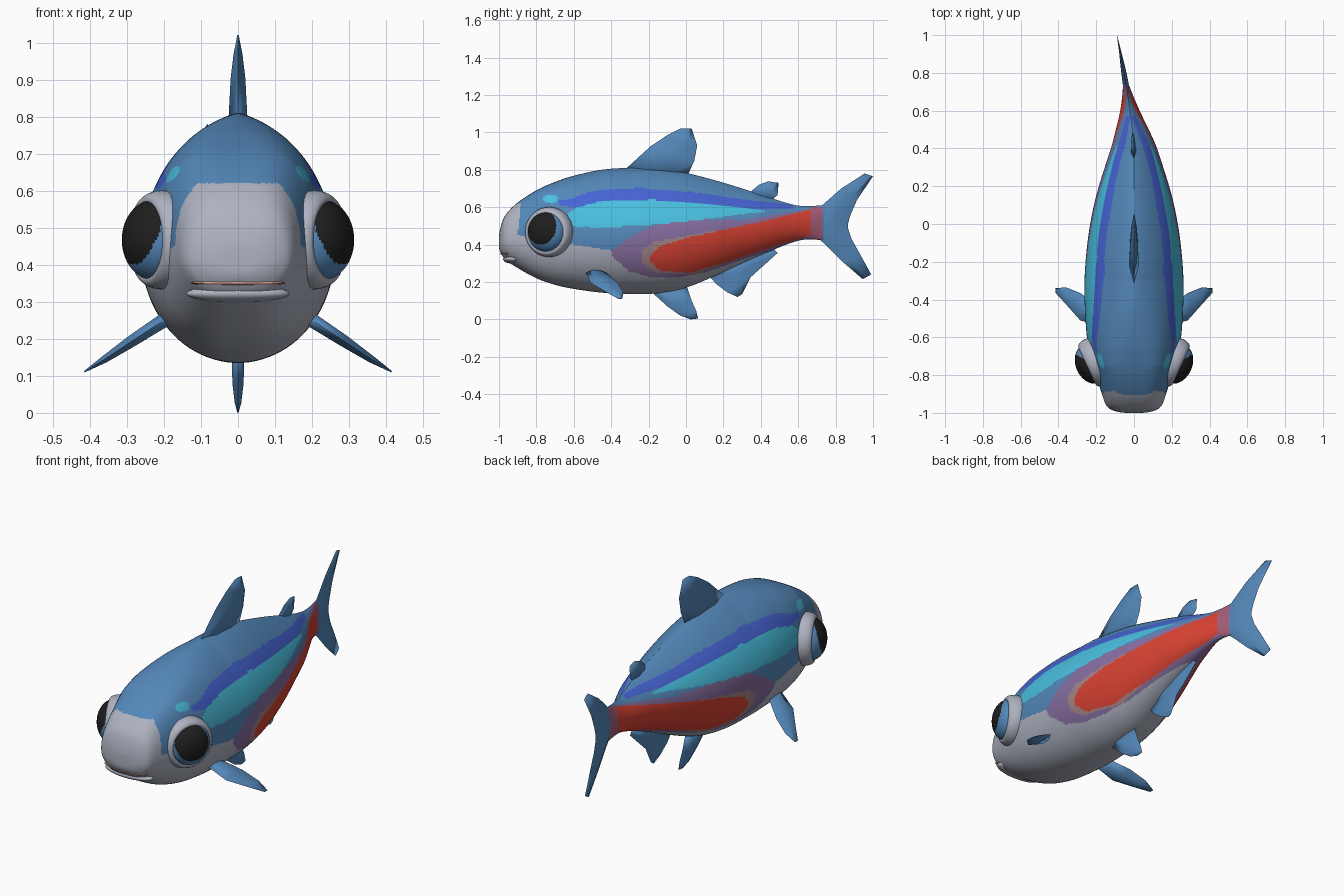
import bpy, bmesh, math
from mathutils import Vector, Matrix

if "Cube" in bpy.data.objects:
    bpy.data.objects.remove(bpy.data.objects["Cube"])


def mat(name, r, g, b):
    m = bpy.data.materials.new(name)
    m.diffuse_color = [(c / 255 / 12.92 if c < 10 else ((c / 255 + .055) / 1.055) ** 2.4)
                       for c in (r, g, b)] + [1]
    m.use_nodes = True
    m.node_tree.nodes["Principled BSDF"].inputs["Base Color"].default_value = m.diffuse_color
    return m


STEEL = mat("steel blue", 84, 136, 186)
ROYAL = mat("royal blue", 70, 100, 212)
CYAN = mat("cyan", 74, 192, 224)
SILVER = mat("silver", 174, 179, 193)
MAUVE = mat("mauve", 134, 110, 160)
RED = mat("red", 216, 66, 50)
TAN = mat("dusty tan", 165, 132, 135)
PINK = mat("tail pink", 165, 92, 120)
BLACK = mat("pupil black", 30, 30, 30)
LIP = mat("mouth pink", 212, 160, 150)


def finish(name, bm, mats, rule=None, angle=75):
    bmesh.ops.recalc_face_normals(bm, faces=bm.faces)
    if rule:
        for f in bm.faces:
            f.material_index = mats.index(rule(f.calc_center_median()))
    me = bpy.data.meshes.new(name)
    bm.to_mesh(me)
    bm.free()
    for m in mats:
        me.materials.append(m)
    ob = bpy.data.objects.new(name, me)
    bpy.context.collection.objects.link(ob)
    bpy.ops.object.select_all(action='DESELECT')
    ob.select_set(True)
    bpy.context.view_layer.objects.active = ob
    bpy.ops.object.shade_smooth_by_angle(angle=math.radians(angle))
    return ob


def bend(y):
    # sideways sweep of the tail
    return -.09 * ((y - .4) / .6) ** 1.3 if y > .4 else 0


def loft(bm, rings):
    vs = [[bm.verts.new(p) for p in r] for r in rings]
    n = len(vs[0])
    for a, b in zip(vs, vs[1:]):
        for i in range(n):
            j = (i + 1) % n
            bm.faces.new((a[i], a[j], b[j], b[i]))
    bm.faces.new(vs[0])
    bm.faces.new(vs[-1])


def lerp_table(table, y):
    # values of a (y, a, b...) table at y, or None outside it
    for p, q in zip(table, table[1:]):
        if p[0] <= y <= q[0]:
            t = (y - p[0]) / (q[0] - p[0])
            return [a + (b - a) * t for a, b in zip(p[1:], q[1:])]


# ---- body stations: y, bottom, top, half width
stations = [(-1, .41, .42, .005), (-.998, .375, .46, .065), (-.985, .345, .515, .115),
            (-.96, .315, .565, .147), (-.9, .275, .625, .17), (-.8, .22, .69, .2),
            (-.7, .185, .735, .23), (-.6, .163, .768, .249), (-.45, .143, .8, .26),
            (-.3, .135, .81, .262), (-.15, .14, .804, .252), (0, .17, .783, .232),
            (.15, .23, .745, .2), (.3, .3, .7, .155), (.45, .365, .65, .105),
            (.58, .415, .612, .058), (.66, .428, .606, .034), (.75, .42, .612, .012)]

# ---- painted bands seen from the side: y, lower z, upper z
red_band = [(-.19, .31, .34), (-.14, .26, .39), (.02, .25, .44), (.23, .31, .485),
            (.5, .4, .545), (.67, .45, .59)]
tan_band = [(-.235, .3, .37), (-.17, .25, .415), (.05, .24, .455), (.2, .3, .48)]
mauve_band = [(-.4, .34, .365), (-.3, .255, .44), (-.18, .225, .5), (-.05, .225, .525),
              (.1, .25, .535), (.3, .32, .53), (.66, .43, .59)]
cyan_band = [(-.63, .51, .57), (-.58, .495, .6), (-.46, .49, .63), (-.19, .505, .64),
             (.07, .53, .622), (.3, .563, .596), (.42, .575, .582)]
royal_band = [(-.68, .61, .635), (-.6, .6, .65), (-.51, .6, .685), (-.25, .6, .703),
              (.02, .6, .682), (.29, .59, .643), (.57, .592, .612)]
belly = [(-.9, .45), (-.6, .4), (-.35, .36), (-.1, .3), (.3, .32), (.6, .42)]


def body_paint(c):
    y, z = c.y, c.z
    if y > .73 or (y > .62 and not .428 < z < .602):
        return STEEL
    if y > .665:
        return PINK
    if ((y + .725) / .04) ** 2 + ((z - .645) / .022) ** 2 < 1:
        return CYAN
    for band, m in ((red_band, RED), (tan_band, TAN), (cyan_band, CYAN),
                    (royal_band, ROYAL), (mauve_band, MAUVE)):
        s = lerp_table(band, y)
        if s and s[0] < z < s[1]:
            return m
    if y < -.9 + max(0, z - .45) * .1 and z < .62:
        return SILVER
    s = lerp_table(belly, y)
    return SILVER if s and z < s[0] else STEEL


def spline(pts, steps):
    ext = [pts[0]] + pts + [pts[-1]]
    for i in range(1, len(ext) - 2):
        p0, p1, p2, p3 = ext[i - 1:i + 3]
        for k in range(steps):
            t = k / steps
            yield [.5 * (2 * b + (c - a) * t + (2 * a - 5 * b + 4 * c - d) * t * t
                         + (3 * b - a - 3 * c + d) * t ** 3)
                   for a, b, c, d in zip(p0, p1, p2, p3)]
    yield list(pts[-1])


SEG = 240
rings = []
for y, lo, hi, w in spline(stations, 14):
    mid = lo + .45 * (hi - lo)
    blend = min(1, max(0, (y + .75) / .45))
    p_up, p_dn = .57 + .88 * blend, .75 + .25 * blend   # boxy head, pointed back
    p_up += .25 * min(1, max(0, y + .2) / .4)
    ring = []
    for k in range(SEG):
        t = 2 * math.pi * (k + .5) / SEG
        c, s = math.cos(t), math.sin(t)
        x = math.copysign(abs(c) ** (p_up if s > 0 else p_dn), c) * w
        ring.append((x + bend(y), y, mid + s * ((hi - mid) if s > 0 else (mid - lo))))
    rings.append(ring)
bm = bmesh.new()
loft(bm, rings)
finish("body", bm, [STEEL, ROYAL, CYAN, SILVER, MAUVE, RED, TAN, PINK], body_paint, 80)


# ---- fins: lens sections from root to tip (leading point, trailing point, half thickness)
def fin(name, sections, normal=(1, 0, 0)):
    n = Vector(normal).normalized()
    rings = []
    for a, b, th in sections:
        a, b = [Vector(p if len(p) == 3 else (bend(p[0]), *p)) for p in (a, b)]
        m1, m2 = a.lerp(b, .3), a.lerp(b, .7)
        rings.append([a, m1 + n * th, m2 + n * th * .8, b, m2 - n * th * .8, m1 - n * th])
    bm = bmesh.new()
    loft(bm, rings)
    finish(name, bm, [STEEL], None, 120)


fin("dorsal_fin", [((-.36, .77), (.0, .75), .027), ((-.19, .925), (.045, .85), .02),
                   ((-.1, .985), (.06, .93), .012), ((-.03, 1.02), (.03, 1.02), .002)])
fin("small_back_fin", [((.32, .66), (.45, .63), .015), ((.39, .72), (.49, .665), .01),
                       ((.44, .738), (.495, .73), .003)])
fin("tail_fin", [((.945, .215), (.99, .24), .003), ((.84, .305), (.93, .35), .008),
                 ((.75, .395), (.885, .43), .014), ((.69, .45), (.865, .49), .016),
                 ((.69, .55), (.868, .52), .016), ((.73, .612), (.88, .56), .014),
                 ((.83, .7), (.915, .64), .008), ((.955, .78), (1, .765), .002)])
fin("anal_fin", [((.1, .26), (.45, .4), .018), ((.16, .19), (.49, .355), .013),
                 ((.22, .145), (.345, .225), .009), ((.275, .12), (.3, .135), .002)])
fin("belly_fin", [((-.21, .17), (0, .19), .018), ((-.1, .07), (.03, .1), .015),
                  ((-.03, .02), (.055, .045), .009), ((.025, 0), (.065, .005), .002)])

for s, side in ((1, "right"), (-1, "left")):
    # paired side fins
    rows = [(.18, -.54, -.44, .263, .02), (.285, -.51, -.365, .195, .016),
            (.36, -.425, -.335, .145, .01), (.415, -.365, -.34, .111, .002)]
    fin(side + "_side_fin", [((s * x, a, z), (s * x, b, z), th) for x, a, b, z, th in rows],
        (s * .55, 0, .84))

    # eye: lid ring and ball share one outward-facing frame
    n = Vector((s * .906, -.423, 0))
    u = Vector((0, 0, 1)).cross(n)
    frame = Matrix((u, Vector((0, 0, 1)), n)).transposed().to_4x4()
    frame = Matrix.Translation((s * .228, -.742, .467)) @ frame

    bm = bmesh.new()
    tube = [[((.108 + .026 * math.cos(v)) * math.cos(a), (.108 + .026 * math.cos(v)) * math.sin(a),
              .05 * math.sin(v) - .027) for v in [k * math.tau / 16 for k in range(16)]]
            for a in [k * math.tau / 40 for k in range(41)]]
    loft(bm, tube)
    bmesh.ops.delete(bm, geom=[f for f in bm.faces if len(f.verts) > 4], context='FACES_ONLY')
    bmesh.ops.remove_doubles(bm, verts=bm.verts, dist=1e-5)
    bm.transform(frame)
    finish(side + "_eye_ring", bm, [SILVER], None, 80)

    bm = bmesh.new()
    bmesh.ops.create_uvsphere(bm, u_segments=64, v_segments=48, radius=1)
    bm.transform(frame @ Matrix.Diagonal((.108, .108, .08, 1)))
    inv = frame.inverted()

    def eye_paint(c):
        p = inv @ c
        return BLACK if p.z > 0 and math.hypot(p.x + s * .01, p.y - .022) < .088 else STEEL
    finish(side + "_eyeball", bm, [STEEL, BLACK], eye_paint)

# ---- mouth line and lower lip
for name, size, z, y, m in (("mouth_line", (.128, .036, .009), .351, -.957, LIP),
                            ("lower_lip", (.14, .05, .024), .322, -.928, SILVER)):
    bm = bmesh.new()
    bmesh.ops.create_uvsphere(bm, u_segments=32, v_segments=12, radius=1)
    bm.transform(Matrix.Translation((0, y, z)) @ Matrix.Diagonal((*size, 1)))
    finish(name, bm, [m])
